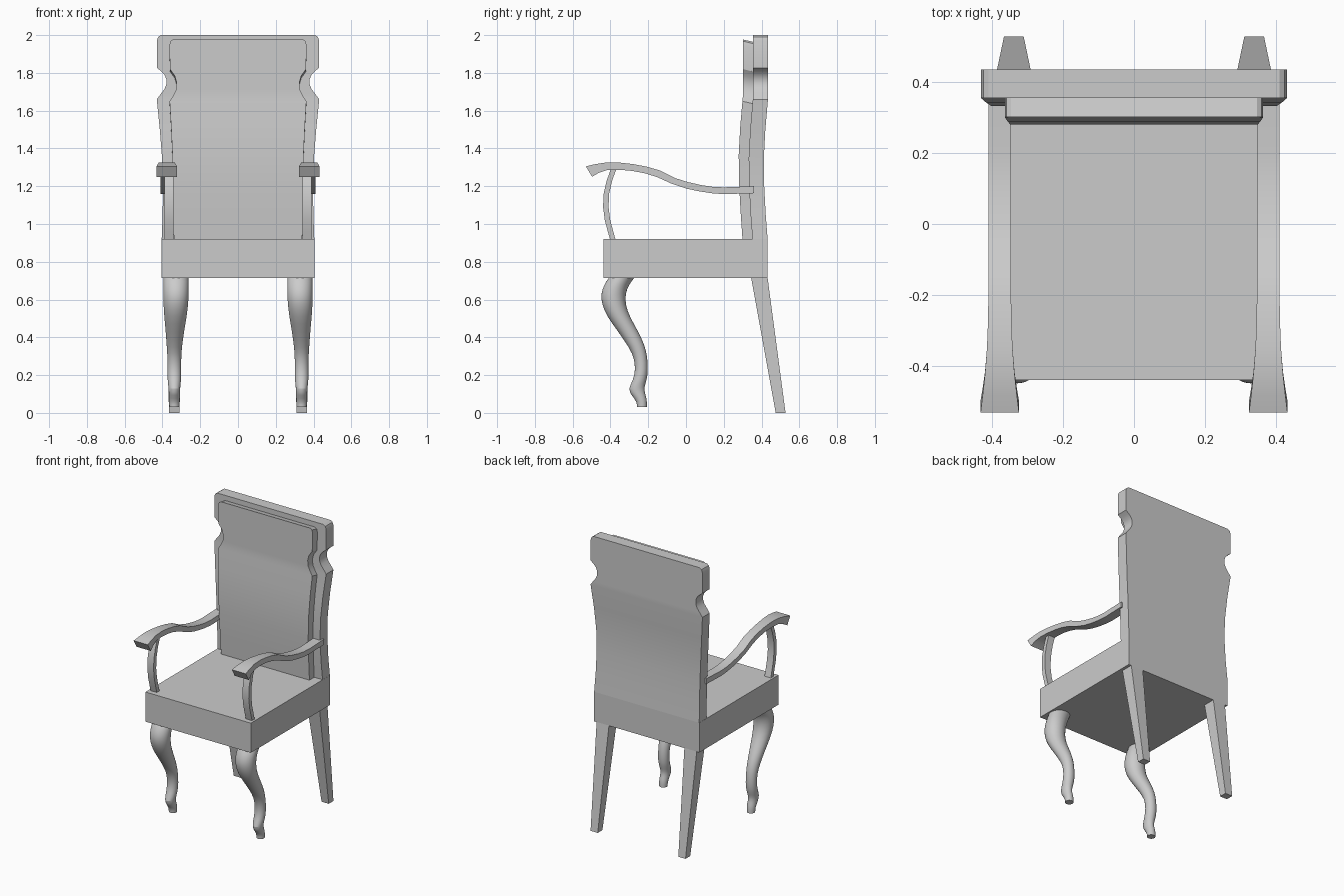
import bpy, bmesh, math

if "Cube" in bpy.data.objects:
    bpy.data.objects.remove(bpy.data.objects["Cube"])


def loft(name, rings, mirror=False, subsurf=0, angle=30):
    """Bridge equal-sized vertex rings, cap both ends, optionally mirror over x."""
    bm = bmesh.new()
    rows = [[bm.verts.new(p) for p in ring] for ring in rings]
    n = len(rows[0])
    for a, b in zip(rows, rows[1:]):
        for i in range(n):
            j = (i + 1) % n
            bm.faces.new((a[i], a[j], b[j], b[i]))
    bm.faces.new(rows[0])
    bm.faces.new(rows[-1])
    bmesh.ops.recalc_face_normals(bm, faces=bm.faces[:])
    if subsurf:
        crease = bm.edges.layers.float.new("crease_edge")
        for e in bm.edges:
            if any(len(f.verts) > 4 for f in e.link_faces):
                e[crease] = 1.0
    me = bpy.data.meshes.new(name)
    bm.to_mesh(me)
    bm.free()
    ob = bpy.data.objects.new(name, me)
    bpy.context.collection.objects.link(ob)
    if mirror:
        ob.modifiers.new("Mirror", 'MIRROR').use_clip = False
    if subsurf:
        m = ob.modifiers.new("Subdivision", 'SUBSURF')
        m.levels = m.render_levels = subsurf
    bpy.ops.object.select_all(action='DESELECT')
    bpy.context.view_layer.objects.active = ob
    ob.select_set(True)
    bpy.ops.object.shade_smooth_by_angle(angle=math.radians(angle))
    return ob


def rect(x0, x1, y0, y1, z):
    return [(x0, y0, z), (x1, y0, z), (x1, y1, z), (x0, y1, z)]


def lerp_table(table, t):
    for (a, va), (b, vb) in zip(table, table[1:]):
        if a <= t <= b:
            return va + (vb - va) * (t - a) / (b - a)
    return table[0][1] if t < table[0][0] else table[-1][1]


# Seat block
loft("seat", [rect(-.405, .405, -.438, .432, z) for z in (.714, .92)])

# Curved back: front-face depth by height, then (height, half width) outline
bow = [(.92, .352), (1.05, .342), (1.2, .334), (1.35, .332),
       (1.5, .340), (1.66, .354), (2.0, .354)]
back_outline = [(.92, .404), (1.05, .399), (1.2, .397), (1.35, .402), (1.5, .414),
                (1.66, .43), (1.69, .408), (1.715, .389), (1.74, .379), (1.765, .379),
                (1.79, .389), (1.81, .408), (1.827, .43), (1.97, .43),
                (1.99, .423), (2.0, .408)]
loft("backrest", [rect(-w, w, lerp_table(bow, z), lerp_table(bow, z) + .08, z)
                  for z, w in back_outline])

# Back cushion, its front edge sitting slightly higher than its rear edge
cushion_outline = [(.92, .34), (1.05, .341), (1.2, .343), (1.35, .347), (1.5, .354),
                   (1.635, .362), (1.66, .345), (1.695, .328), (1.735, .325),
                   (1.77, .335), (1.805, .36), (1.93, .363), (1.953, .358), (1.962, .345)]
rings = []
for z, w in cushion_outline:
    y = lerp_table(bow, z)
    lift = .015 if z > .95 else 0
    rings.append([(-w, y - .053, z + lift), (w, y - .053, z + lift),
                  (w, y + .01, z), (-w, y + .01, z)])
loft("back_cushion", rings)

# Straight splayed back legs
loft("back_leg", [rect(.31, .365, .475, .527, 0), rect(.29, .385, .345, .432, .715)],
     mirror=True)

# Cabriole front legs: paired front and rear silhouette points (y, z), x centre, x radius
leg = [((-.260, .03), (-.206, .03), .337, .027),
       ((-.260, .058), (-.206, .07), .337, .029),
       ((-.290, .095), (-.216, .10), .337, .030),
       ((-.308, .125), (-.222, .135), .337, .031),
       ((-.280, .175), (-.206, .175), .337, .037),
       ((-.268, .23), (-.200, .23), .337, .037),
       ((-.276, .29), (-.204, .30), .337, .037),
       ((-.298, .34), (-.220, .365), .337, .041),
       ((-.360, .43), (-.254, .435), .334, .050),
       ((-.423, .515), (-.297, .51), .331, .061),
       ((-.448, .58), (-.320, .575), .329, .067),
       ((-.452, .63), (-.319, .635), .328, .069),
       ((-.435, .68), (-.300, .68), .328, .069),
       ((-.410, .715), (-.272, .715), .328, .069)]
rings = []
for (yf, zf), (yb, zb), cx, rx in leg:
    ring = []
    for i in range(16):
        a = math.tau * i / 16
        c, s = math.cos(a), math.sin(a)
        ring.append((cx + rx * c, (yf + yb) / 2 + (yb - yf) / 2 * s,
                     (zf + zb) / 2 + (zb - zf) / 2 * s))
    rings.append(ring)
loft("front_leg", rings, mirror=True, subsurf=1, angle=40)

# Sweeping armrests: top point, bottom point (y, z), widening toward the hand end
arm = [((-.53, 1.305), (-.497, 1.25)), ((-.48, 1.317), (-.46, 1.272)),
       ((-.42, 1.326), (-.415, 1.286)), ((-.35, 1.325), (-.35, 1.287)),
       ((-.28, 1.317), (-.285, 1.281)), ((-.21, 1.304), (-.22, 1.269)),
       ((-.14, 1.284), (-.154, 1.249)), ((-.058, 1.243), (-.075, 1.213)),
       ((.01, 1.222), (0, 1.188)), ((.08, 1.206), (.07, 1.173)),
       ((.14, 1.197), (.135, 1.163)), ((.20, 1.194), (.20, 1.158)),
       ((.36, 1.20), (.36, 1.163))]
flare = [(-.53, .022), (-.44, .011), (-.35, .004), (-.25, 0), (.4, 0)]
rings = []
for (yt, zt), (yb, zb) in arm:
    f = lerp_table(flare, yt)
    x0, x1 = .345 - f, .409 + f
    rings.append([(x0, yt, zt), (x1, yt, zt), (x1, yb, zb), (x0, yb, zb)])
loft("armrest", rings, mirror=True)

# Bowed arm supports: (height, front y)
post = [(.91, -.400), (.96, -.414), (1.02, -.430), (1.09, -.439),
        (1.16, -.436), (1.23, -.420), (1.295, -.396)]
loft("arm_support", [rect(.342, .39, y, y + .029, z) for z, y in post], mirror=True)
